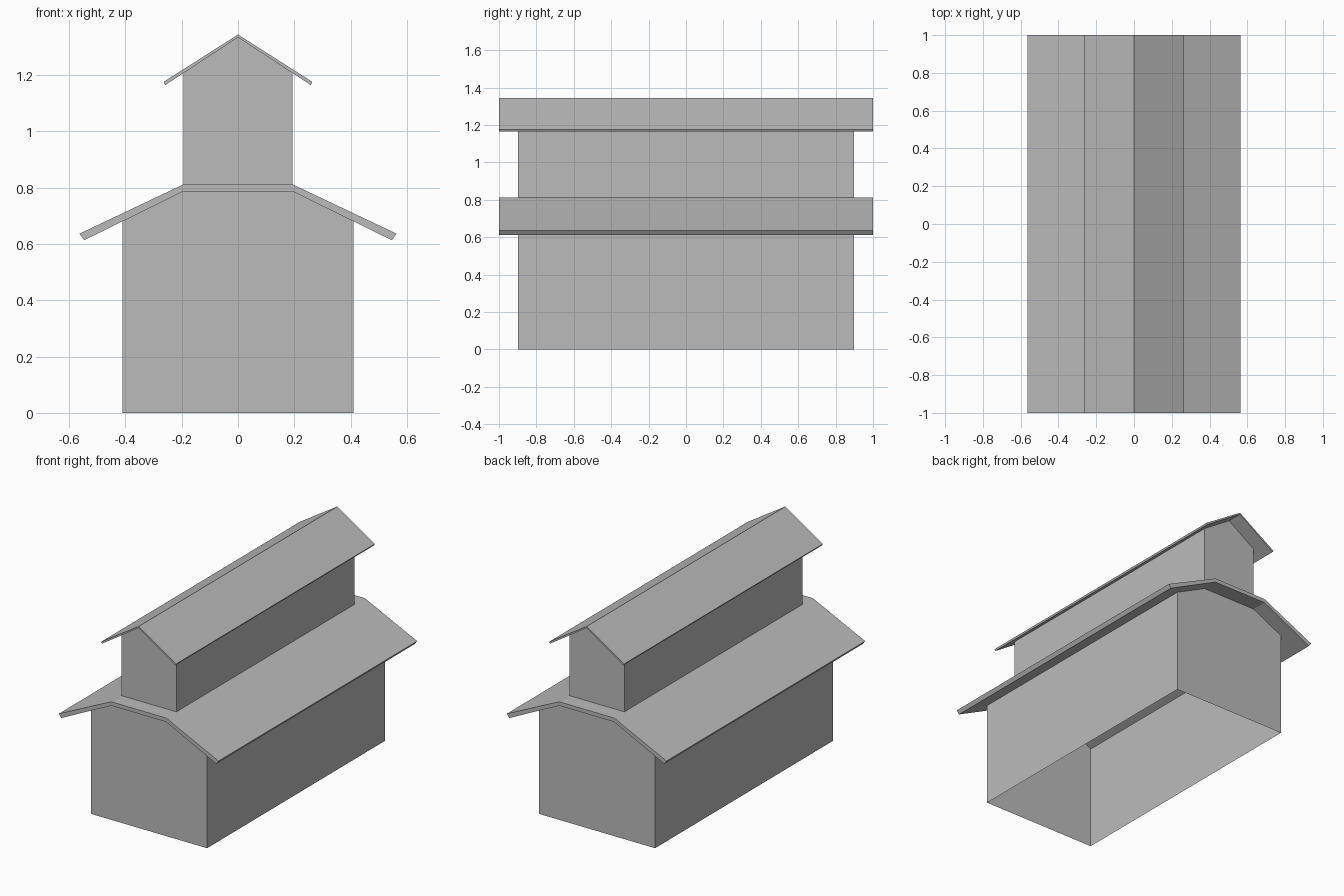
import bpy
import bmesh

cube = bpy.data.objects.get("Cube")
if cube:
    bpy.data.objects.remove(cube, do_unlink=True)

grey = bpy.data.materials.new("plain grey")
grey.use_nodes = True
colour = (0.5, 0.5, 0.5, 1)
grey.diffuse_color = colour
grey.node_tree.nodes["Principled BSDF"].inputs["Base Color"].default_value = colour


def mirrored(half):
    """Complete a right-hand outline (listed left to right) across x = 0."""
    left = [(-x, z) for x, z in reversed(half) if x > 0]
    return left + half


def extrude_profile(name, profile, half_length, skip=()):
    """Extrude an xz outline along y; sides in skip stay open."""
    bm = bmesh.new()
    front = [bm.verts.new((x, -half_length, z)) for x, z in profile]
    back = [bm.verts.new((x, half_length, z)) for x, z in profile]
    bm.faces.new(front)
    bm.faces.new(reversed(back))
    count = len(profile)
    for i in range(count):
        if i not in skip:
            j = (i + 1) % count
            bm.faces.new((front[j], front[i], back[i], back[j]))
    bmesh.ops.recalc_face_normals(bm, faces=bm.faces)
    mesh = bpy.data.meshes.new(name)
    bm.to_mesh(mesh)
    bm.free()
    mesh.materials.append(grey)
    obj = bpy.data.objects.new(name, mesh)
    bpy.context.collection.objects.link(obj)
    return obj


def roof(name, top, underside):
    """Closed slab between a top line and an underside line."""
    outline = mirrored(top) + mirrored(underside)[::-1]
    return extrude_profile(name, outline, 1.0)


wall_half_length = 0.897

# Main hall walls: open below, closed above by the roof
extrude_profile("hall_walls",
                mirrored([(0.194, 0.786), (0.41, 0.68), (0.41, 0)]),
                wall_half_length, skip=(1, 2, 3, 5))

# Main roof with a flat middle and sloping eaves
roof("main_roof",
     [(0.194, 0.811), (0.563, 0.636)],
     [(0.194, 0.786), (0.546, 0.613)])

# Raised clerestory walls standing on the flat middle
extrude_profile("clerestory_walls",
                mirrored([(0, 1.333), (0.194, 1.206), (0.194, 0.811)]),
                wall_half_length, skip=(1, 2, 4))

# Thin gabled roof over the clerestory
roof("clerestory_roof",
     [(0, 1.343), (0.264, 1.175)],
     [(0, 1.333), (0.258, 1.164)])
